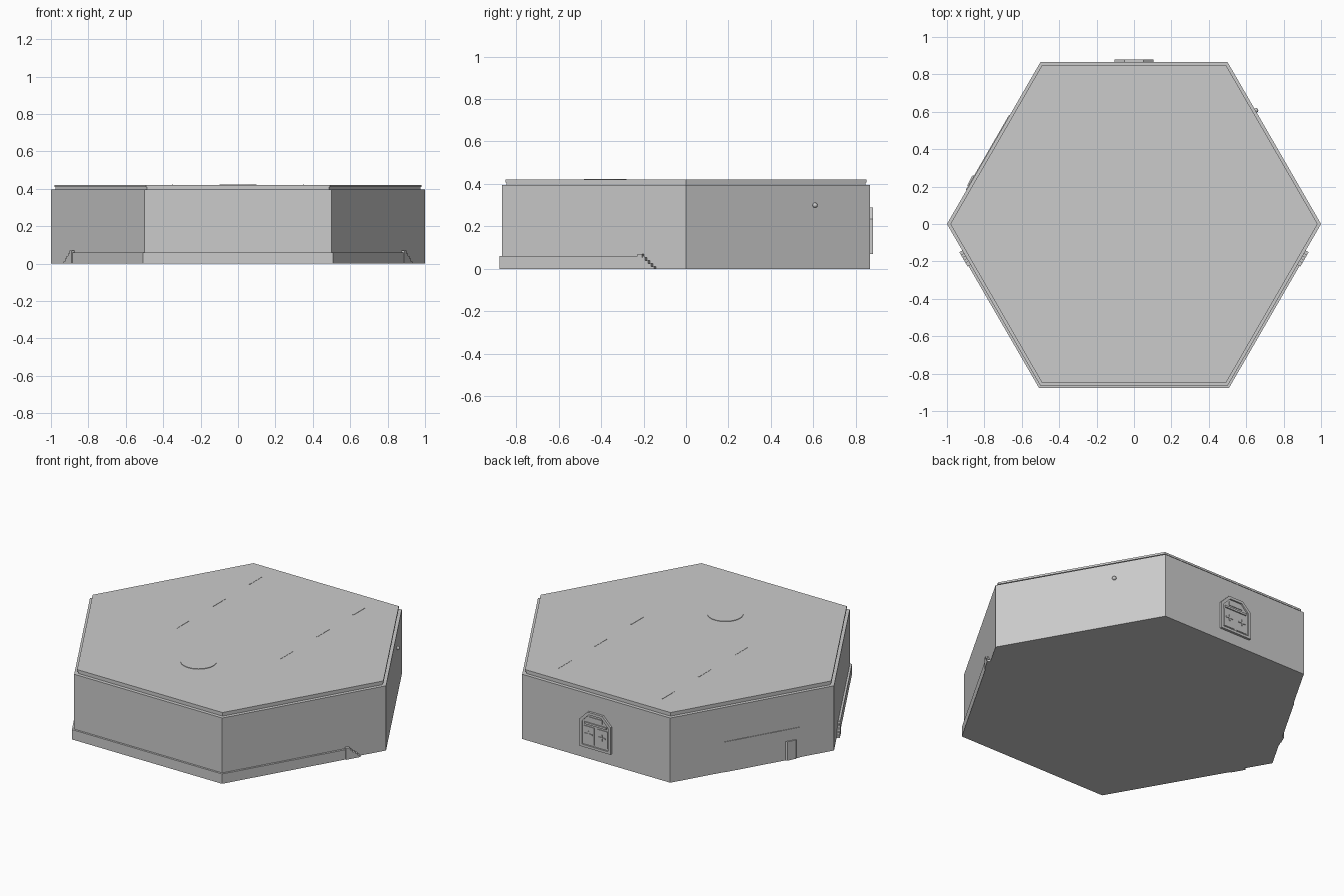
import bpy, bmesh
from math import cos, sin, radians, sqrt
from mathutils import Matrix, Vector

cube = bpy.data.objects.get("Cube")
if cube:
    bpy.data.objects.remove(cube)

grey = bpy.data.materials.new("light_grey")
grey.use_nodes = True
grey.diffuse_color = (0.6, 0.6, 0.6, 1)
grey.node_tree.nodes["Principled BSDF"].inputs["Base Color"].default_value = (0.6, 0.6, 0.6, 1)

APOTHEM = sqrt(3) / 2


def finish(name, bm, matrix):
    bm.transform(matrix)
    bmesh.ops.recalc_face_normals(bm, faces=bm.faces)
    mesh = bpy.data.meshes.new(name)
    bm.to_mesh(mesh)
    bm.free()
    mesh.materials.append(grey)
    ob = bpy.data.objects.new(name, mesh)
    bpy.context.scene.collection.objects.link(ob)
    return ob


def prism(name, pts, low, high, matrix=Matrix()):
    """Extrude a flat outline along local z."""
    bm = bmesh.new()
    face = bm.faces.new([bm.verts.new((x, y, low)) for x, y in pts])
    ext = bmesh.ops.extrude_face_region(bm, geom=[face])
    top = [v for v in ext["geom"] if isinstance(v, bmesh.types.BMVert)]
    bmesh.ops.translate(bm, verts=top, vec=(0, 0, high - low))
    return finish(name, bm, matrix)


def rect(x0, x1, y0, y1):
    return [(x0, y0), (x1, y0), (x1, y1), (x0, y1)]


def ngon(sides, radius, cx=0, cy=0):
    return [(cx + radius * cos(radians(360 * i / sides)),
             cy + radius * sin(radians(360 * i / sides))) for i in range(sides)]


def wall(angle):
    """Local x runs along the wall, y goes up, z points outward."""
    a = radians(angle)
    n = Vector((cos(a), sin(a), 0))
    u = Vector((-sin(a), cos(a), 0))
    m = Matrix((u, Vector((0, 0, 1)), n)).transposed().to_4x4()
    m.translation = n * APOTHEM
    return m


# Hexagonal body and stepped roof
prism("body", ngon(6, 1), 0, 0.395)
prism("roof_edge", ngon(6, 0.975), 0.395, 0.408)
prism("roof", ngon(6, 0.982), 0.408, 0.42)

# Roof hatch and narrow roof strips
prism("roof_hatch", ngon(32, 0.1, 0, -0.38), 0.418, 0.423)
for side in (-1, 1):
    for row, y in enumerate((-0.03, 0.32, 0.67)):
        x = side * 0.35
        prism(f"roof_strip_{row}", rect(x - 0.003, x + 0.003, y - 0.06, y + 0.06), 0.418, 0.4215)

# Low walkway round the three front walls
outer, inner = 1.014, 0.99
arc = [(0.901, -0.2), (0.5, -APOTHEM), (-0.5, -APOTHEM), (-0.901, -0.2)]
path_out = [(0.902, -0.195)] + [(x * outer, y * outer) for x, y in arc[1:3]] + [(-0.902, -0.195)]
path_in = [(0.875, -0.195)] + [(x * inner, y * inner) for x, y in arc[1:3]] + [(-0.875, -0.195)]
prism("walkway", path_out + path_in[::-1], 0, 0.06)

# Steps at both ends of the walkway
stairs = [(0.248, 0), (0.248, 0.07), (0.272, 0.07)]
for i in range(4):
    x, z = 0.272 + 0.016 * i, 0.054 - 0.014 * i
    stairs += [(x, z), (x + 0.016, z)]
stairs.append((0.336, 0))
for angle, flip in ((-30, 1), (210, -1)):
    prism("walkway_steps", [(flip * x, z) for x, z in stairs], -0.005, 0.018, wall(angle))

# Back door: chamfered frame, recessed panel and fittings
back = wall(90)


def door_outline(w, low, high, cut):
    return [(-w, low), (w, low), (w, high - cut), (w - cut, high),
            (cut - w, high), (-w, high - cut)]


frame = prism("door_frame", door_outline(0.105, 0.07, 0.29, 0.055), -0.02, 0.014, back)
cutter = prism("door_cutter", door_outline(0.088, 0.085, 0.274, 0.047), 0.005, 0.05, back)
cutter.hide_render = True
cutter.hide_viewport = True
cutter.display_type = "WIRE"
mod = frame.modifiers.new("opening", "BOOLEAN")
mod.operation = "DIFFERENCE"
mod.object = cutter
mod.solver = "EXACT"
for s in (-1, 1):
    prism("door_leaf", rect(s * 0.045 - 0.037, s * 0.045 + 0.037, 0.095, 0.2), 0.003, 0.009, back)
    prism("door_bar", rect(s * 0.045 - 0.025, s * 0.045 + 0.025, 0.15, 0.158), 0.005, 0.013, back)
    prism("door_handle", rect(s * 0.045 - 0.004, s * 0.045 + 0.004, 0.135, 0.173), 0.005, 0.013, back)
prism("door_lintel", rect(-0.075, 0.075, 0.212, 0.224), 0.003, 0.012, back)
prism("door_window", rect(-0.045, 0.045, 0.236, 0.26), 0.003, 0.009, back)

# Wide side gate with a small buttress
gate_wall = wall(150)
prism("side_gate", rect(-0.17, 0.29, 0, 0.185), -0.005, 0.004, gate_wall)
base = Matrix.Translation(gate_wall.translation) @ Matrix.Rotation(radians(150), 4, "Z")
prism("gate_buttress", [(-0.01, 0.19), (0.013, 0.21), (0.009, 0.265), (-0.01, 0.285)], 0, 0.115, base)

# Round knob on the other back wall
bm = bmesh.new()
bmesh.ops.create_uvsphere(bm, u_segments=16, v_segments=10, radius=0.012)
for f in bm.faces:
    f.smooth = True
finish("wall_knob", bm, wall(30) @ Matrix.Translation((0.2, 0.3, 0.003)))
